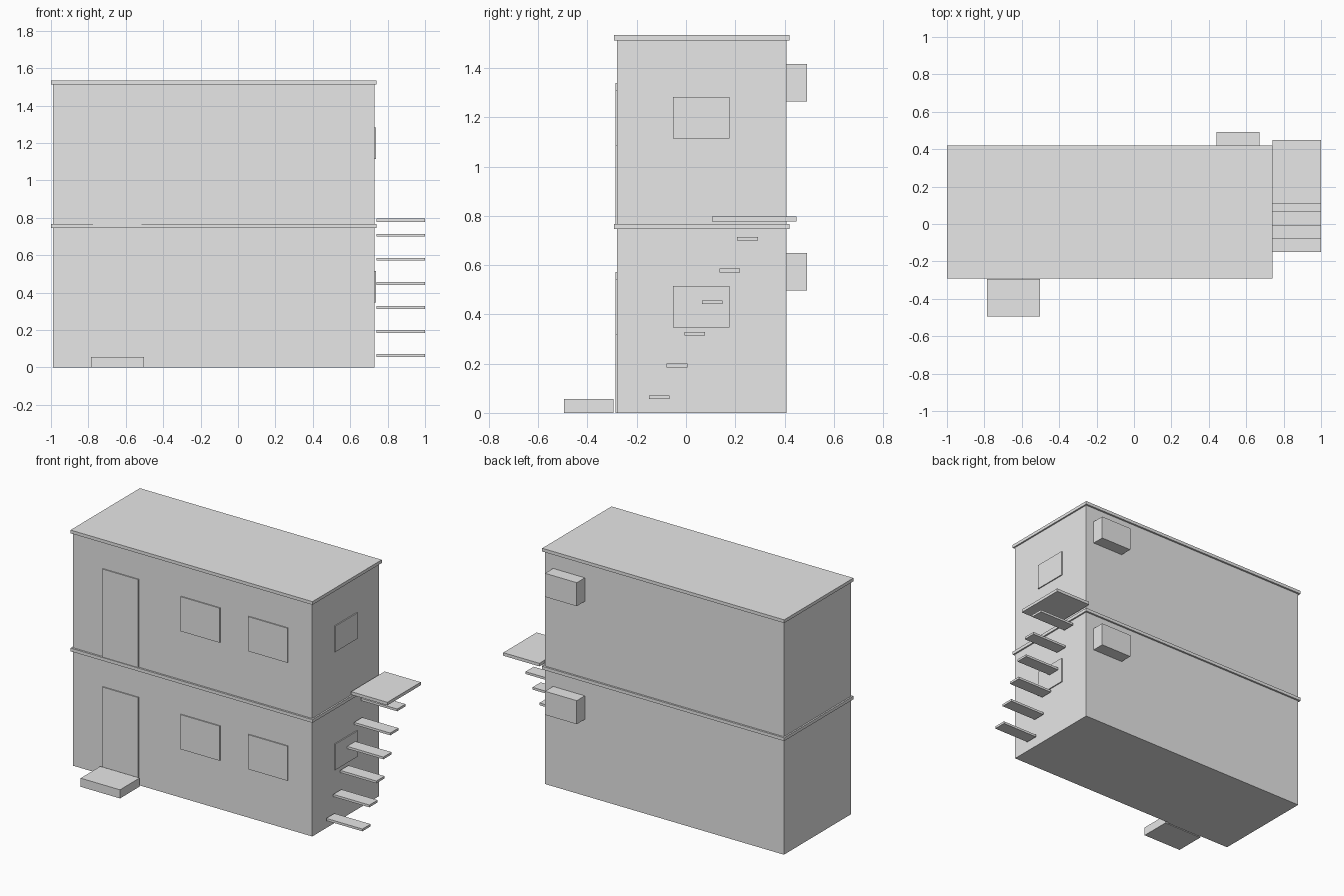
import bpy

cube = bpy.data.objects.get("Cube")
if cube:
    bpy.data.objects.remove(cube, do_unlink=True)

# One plain colour for the whole building
grey = bpy.data.materials.new("light_grey")
grey.use_nodes = True
grey.diffuse_color = (0.8, 0.8, 0.8, 1)
grey.node_tree.nodes["Principled BSDF"].inputs["Base Color"].default_value = (0.8, 0.8, 0.8, 1)


def box(name, x, y, z):
    """Box spanning the given (low, high) ranges."""
    spans = (x, y, z)
    bpy.ops.mesh.primitive_cube_add(size=1, location=[(a + b) / 2 for a, b in spans])
    obj = bpy.context.object
    obj.name = name
    obj.scale = [b - a for a, b in spans]
    bpy.ops.object.transform_apply(location=False, rotation=False, scale=True)
    obj.data.materials.append(grey)
    return obj


WALL_X = (-0.99, 0.73)
WALL_Y = (-0.28, 0.408)
SLAB_X = (-1.0, 0.74)
SLAB_Y = (-0.292, 0.42)
STOREY = 0.767
SLAB = 0.021
FRONT = (-0.287, -0.27)    # panels standing just proud of the front wall
SIDE = (0.72, 0.737)       # panels standing just proud of the side wall

# Two identical storeys, each closed by an overhanging slab
for floor, level in enumerate(("lower", "upper")):
    base = floor * STOREY
    top = base + STOREY
    box(f"{level}_walls", WALL_X, WALL_Y, (base, top - SLAB))
    box(f"{level}_slab", SLAB_X, SLAB_Y, (top - SLAB, top))
    box(f"{level}_door", (-0.775, -0.517), FRONT, (base, base + 0.572))
    for side, left in (("right", -0.214), ("left", 0.273)):
        box(f"{level}_front_window_{side}", (left, left + 0.283), FRONT,
            (base + 0.318, base + 0.543))
    box(f"{level}_side_window", SIDE, (-0.052, 0.176), (base + 0.347, base + 0.515))
    box(f"{level}_air_conditioner", (0.442, 0.67), (0.408, 0.491),
        (base + 0.497, base + 0.65))

# Doorstep
box("doorstep", (-0.785, -0.502), (-0.495, -0.294), (0, 0.056))

# Floating side stair and its landing
STAIR_X = (0.74, 1.0)
for i in range(6):
    y = -0.15 + i * 0.0715
    z = 0.056 + i * 0.1287
    box(f"stair_tread_{i + 1}", STAIR_X, (y, y + 0.084), (z, z + 0.015))
box("stair_landing", STAIR_X, (0.106, 0.449), (0.777, 0.797))
